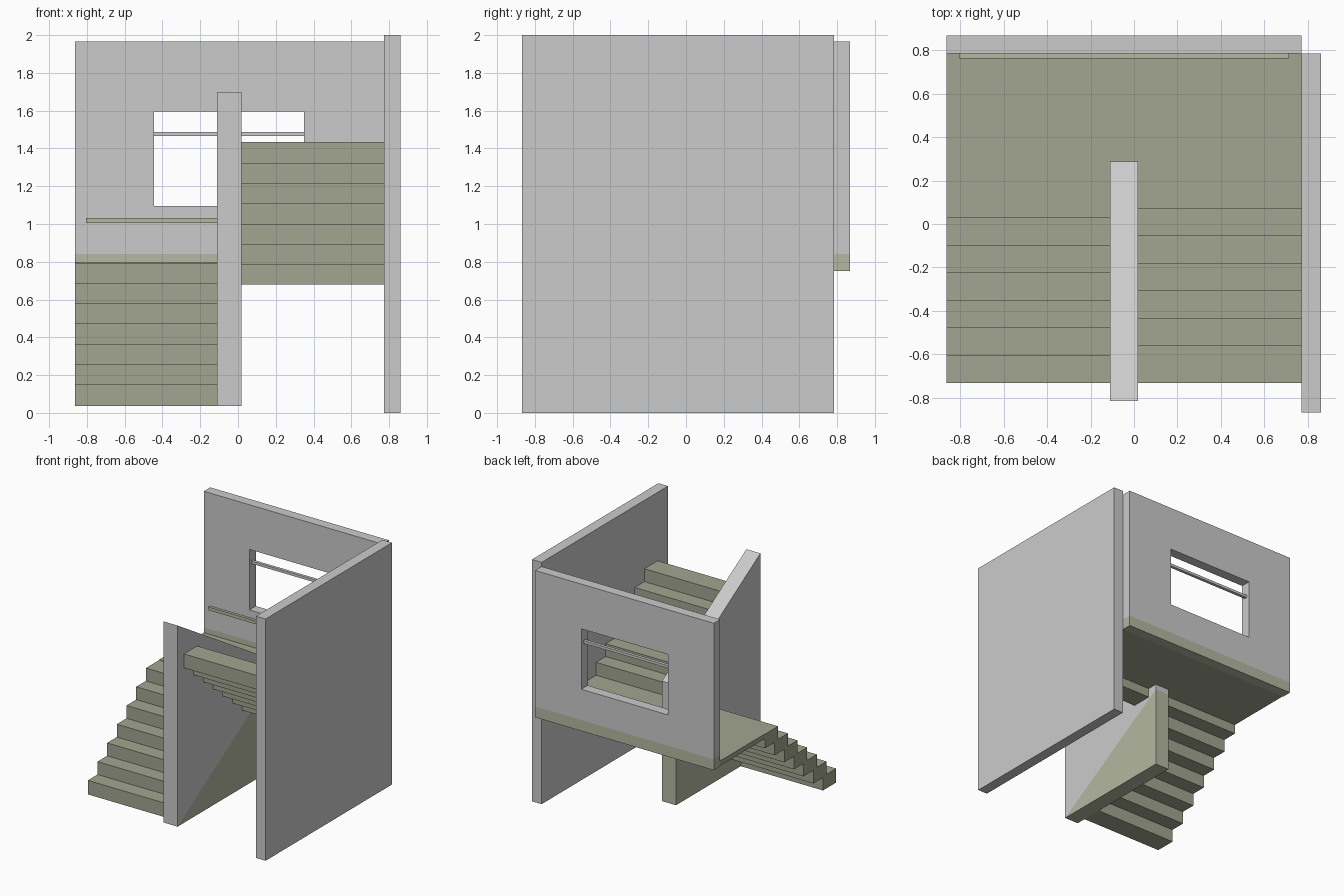
import bpy

if "Cube" in bpy.data.objects:
    bpy.data.objects.remove(bpy.data.objects["Cube"])

def material(name, rgb):
    m = bpy.data.materials.new(name)
    m.diffuse_color = (*rgb, 1)
    m.use_nodes = True
    m.node_tree.nodes["Principled BSDF"].inputs["Base Color"].default_value = m.diffuse_color
    return m

olive = material("olive_concrete", (0.36, 0.38, 0.28))
pale_olive = material("pale_olive", (0.46, 0.48, 0.36))

def prism(name, profile, x0, x1, mat=None):
    """Extrude a (y, z) profile along x."""
    n = len(profile)
    verts = [(x, y, z) for x in (x0, x1) for y, z in profile]
    faces = [tuple(range(n))[::-1], tuple(range(n, 2 * n))]
    faces += [(i, (i + 1) % n, n + (i + 1) % n, n + i) for i in range(n)]
    me = bpy.data.meshes.new(name)
    me.from_pydata(verts, [], faces)
    ob = bpy.data.objects.new(name, me)
    bpy.context.collection.objects.link(ob)
    if mat:
        me.materials.append(mat)
    return ob

def box(name, x0, x1, y0, y1, z0, z1, mat=None):
    return prism(name, [(y0, z0), (y1, z0), (y1, z1), (y0, z1)], x0, x1, mat)

# Side wall
box("side_wall", 0.772, 0.86, -0.868, 0.784, 0, 2)

# Back wall with window opening
wall = box("back_wall", -0.862, 0.772, 0.784, 0.868, 0.84, 1.965)
cutter = box("window_cutter", -0.445, 0.35, 0.6, 1.0, 1.095, 1.595)
cutter.hide_render = True
cutter.hide_viewport = True
cutter.display_type = 'WIRE'
mod = wall.modifiers.new("window", 'BOOLEAN')
mod.object = cutter
mod.operation = 'DIFFERENCE'
mod.solver = 'EXACT'

# Wall base beam, window bar and handrail
box("wall_base", -0.862, 0.772, 0.784, 0.868, 0.75, 0.84, pale_olive)
box("window_bar", -0.445, 0.35, 0.815, 0.84, 1.465, 1.487)
box("handrail", -0.805, 0.713, 0.762, 0.784, 1.005, 1.032, pale_olive)

# Landing
box("landing", -0.862, 0.772, 0.2, 0.784, 0.755, 0.795, olive)

# Two flights of overlapping block steps
RUN, RISE, DEPTH, THICK = 0.1265, 0.1065, 0.173, 0.116
for i in range(7):
    y = -0.732 + i * RUN
    z = 0.037 + i * RISE
    box(f"lower_step_{i + 1}", -0.862, -0.11, y, y + DEPTH, z, z + THICK, olive)
    y = 0.027 - i * RUN
    z = 0.679 + i * RISE
    box(f"upper_step_{i + 1}", 0.018, 0.772, y, y + DEPTH, z, z + THICK, olive)

# Sloped wall between flights: upper parapet and triangular base
F, B = -0.815, 0.287
prism("divider_wall", [(F, 0.037), (B, 0.71), (B, 1.03), (F, 1.70)], -0.11, 0.018)
prism("divider_base", [(F, 0.037), (B, 0.037), (B, 0.71)], -0.11, 0.018, pale_olive)
